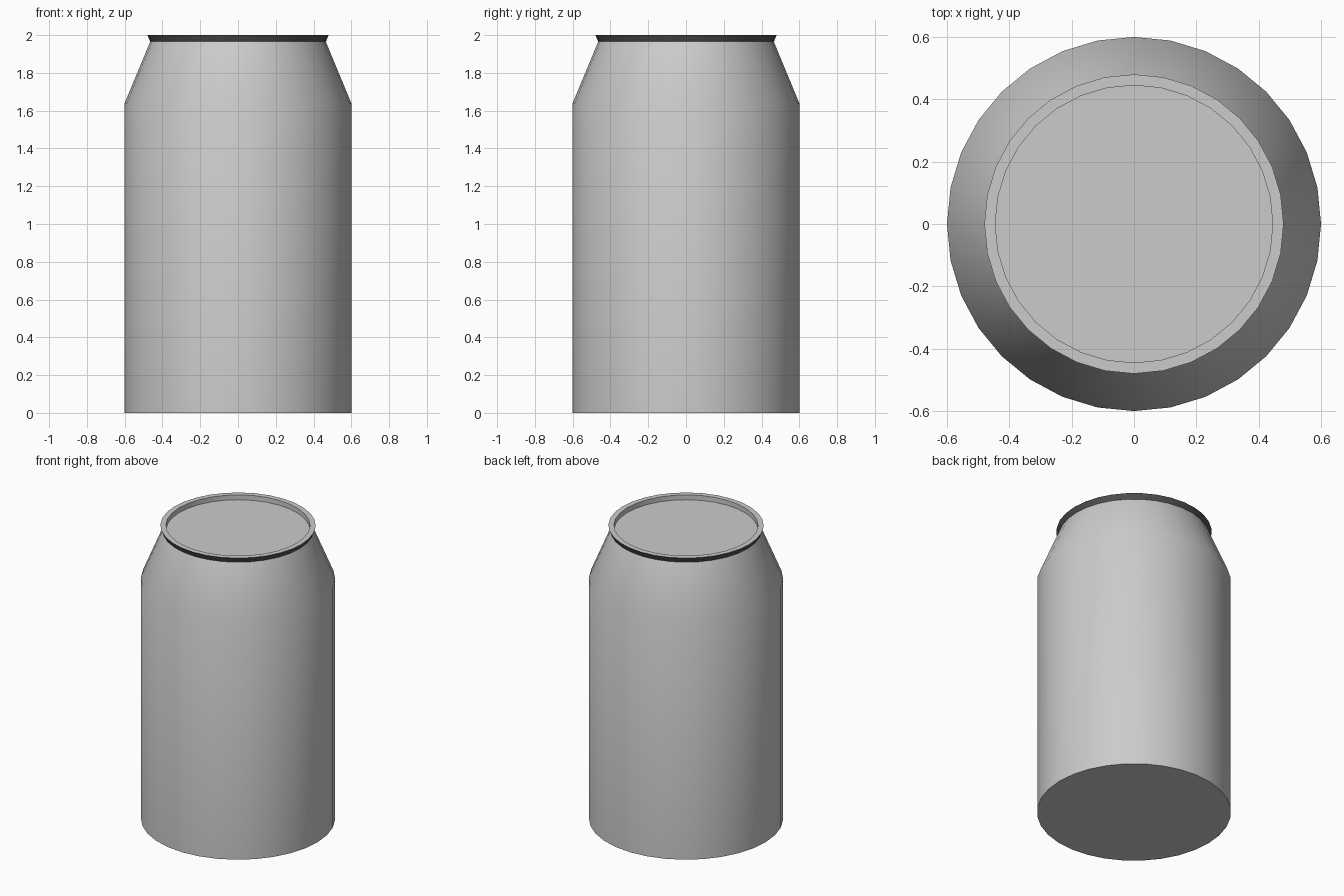
import bpy
import bmesh
from math import cos, sin, tau, radians

SIDES = 32

cube = bpy.data.objects.get("Cube")
if cube:
    bpy.data.objects.remove(cube, do_unlink=True)


def make_material(name, value):
    mat = bpy.data.materials.new(name)
    mat.use_nodes = True
    colour = (value, value, value, 1.0)
    mat.diffuse_color = colour
    mat.node_tree.nodes["Principled BSDF"].inputs["Base Color"].default_value = colour
    return mat


def lathe(name, profile, mats, band_materials=None, cap_start=False, cap_end=False):
    """Spin (radius, height) points, listed from the outside bottom upward."""
    bm = bmesh.new()
    rings = [[bm.verts.new((r * cos(tau * i / SIDES), r * sin(tau * i / SIDES), z))
              for i in range(SIDES)] for r, z in profile]
    for band, (low, high) in enumerate(zip(rings, rings[1:])):
        for i in range(SIDES):
            j = (i + 1) % SIDES
            face = bm.faces.new((low[i], low[j], high[j], high[i]))
            face.material_index = band_materials[band] if band_materials else 0
    if cap_start:
        bm.faces.new(rings[0][::-1])
    if cap_end:
        bm.faces.new(rings[-1])
    mesh = bpy.data.meshes.new(name)
    bm.to_mesh(mesh)
    bm.free()
    for mat in mats:
        mesh.materials.append(mat)
    obj = bpy.data.objects.new(name, mesh)
    bpy.context.collection.objects.link(obj)
    bpy.ops.object.select_all(action="DESELECT")
    obj.select_set(True)
    bpy.context.view_layer.objects.active = obj
    bpy.ops.object.shade_smooth_by_angle(angle=radians(30))
    return obj


metal = make_material("grey metal", 0.6)
dark = make_material("dark rim edge", 0.08)

# Straight wall with a flat base and a tapered shoulder
lathe("can_body", [(0.6, 0), (0.6, 1.64), (0.465, 1.965)], [metal], cap_start=True)

# Flared rim with a flat top, and the lid sunk inside it
lathe("rim_and_lid", [(0.465, 1.965), (0.48, 2.0), (0.445, 2.0), (0.445, 1.967)],
      [metal, dark], band_materials=[1, 0, 0], cap_end=True)
